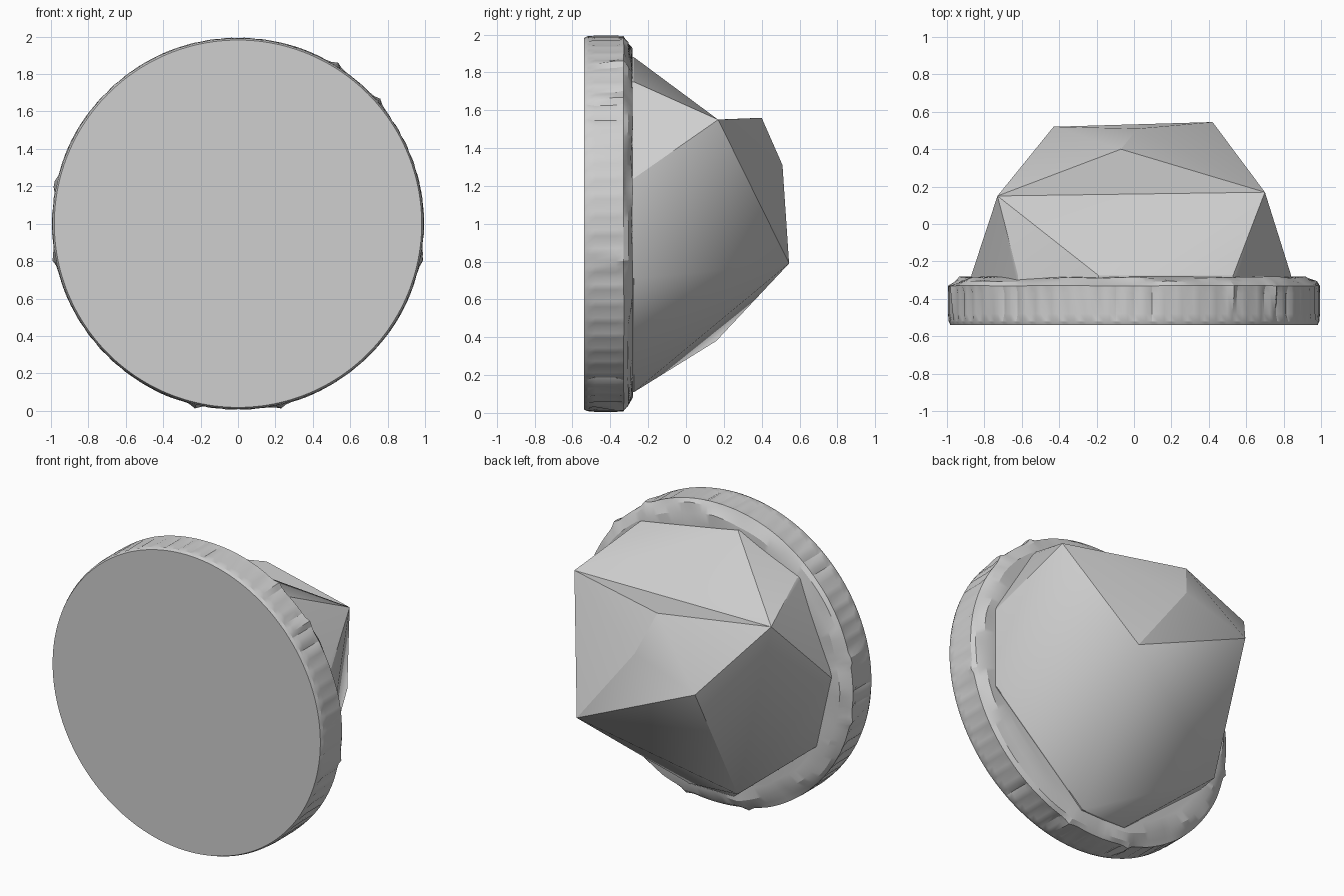
import bpy, bmesh, math, random

if "Cube" in bpy.data.objects:
    bpy.data.objects.remove(bpy.data.objects["Cube"], do_unlink=True)
random.seed(4)

grey = bpy.data.materials.new("plain_grey")
grey.use_nodes = True
colour = (0.62, 0.62, 0.62, 1)
grey.diffuse_color = colour
grey.node_tree.nodes["Principled BSDF"].inputs["Base Color"].default_value = colour


def finish(bm, name, angle):
    """Turn a bmesh into a shaded, coloured object."""
    bmesh.ops.recalc_face_normals(bm, faces=bm.faces)
    mesh = bpy.data.meshes.new(name)
    bm.to_mesh(mesh)
    bm.free()
    mesh.materials.append(grey)
    obj = bpy.data.objects.new(name, mesh)
    bpy.context.collection.objects.link(obj)
    bpy.ops.object.select_all(action="DESELECT")
    obj.select_set(True)
    bpy.context.view_layer.objects.active = obj
    bpy.ops.object.shade_smooth_by_angle(angle=math.radians(angle))
    return obj


# Fluted disc: rings of (y, radius, groove share, tooth height, roughness)
RIBS, PER_RIB = 64, 3
COUNT = RIBS * PER_RIB
RINGS = [
    (-0.54, 0.982, 0, 0, 0),
    (-0.52, 0.991, 0, 0, 0),
    (-0.48, 0.995, 1, 0, 0),
    (-0.37, 0.995, 1, 0.02, 0),
    (-0.33, 0.994, 0, 0.02, 0.003),
    (-0.31, 0.968, 0, 0.01, 0.012),
    (-0.288, 0.92, 0, 0, 0.016),
    (-0.282, 0.85, 0, 0, 0),
]
# Small chipped teeth on the rim, by angle in degrees
TEETH = [-11, 41, 58, 168, 191, -77, 257]


def tooth(angle):
    gaps = [abs((math.degrees(angle) - t + 180) % 360 - 180) for t in TEETH]
    return max(0, 1 - min(gaps) / 2.5)


bm = bmesh.new()
rows = []
STEP = 6
depths = [random.uniform(0.005, 0.016) for _ in range(RIBS)]
for y, radius, groove, height, rough in RINGS:
    knots = [random.uniform(-1, 1) for _ in range(COUNT // STEP)]
    row = []
    for i in range(COUNT):
        a = math.tau * i / COUNT
        k, f = divmod(i, STEP)
        f /= STEP
        noise = knots[k] * (1 - f) + knots[(k + 1) % len(knots)] * f
        r = radius + height * tooth(a) + rough * noise
        if i % PER_RIB == 0:
            r -= groove * depths[i // PER_RIB]
        row.append(bm.verts.new((r * math.cos(a), y + rough * noise * 0.6, 1 + r * math.sin(a))))
    rows.append(row)
for low, high in zip(rows, rows[1:]):
    for i in range(COUNT):
        j = (i + 1) % COUNT
        bm.faces.new((low[i], low[j], high[j], high[i]))
bm.faces.new(rows[0])
bm.faces.new(rows[-1])
finish(bm, "fluted_disc", 22)


# Faceted stone: hulls of a few corners, with a ledge behind the shoulders
def hull(name, points):
    bm = bmesh.new()
    for p in points:
        bm.verts.new(p)
    result = bmesh.ops.convex_hull(bm, input=bm.verts)
    loose = {g for g in result["geom_interior"] + result["geom_unused"]
             if isinstance(g, bmesh.types.BMVert)}
    bmesh.ops.delete(bm, geom=list(loose), context="VERTS")
    return finish(bm, name, 20)


SHOULDERS = [(0.70, 0.17, 1.55), (-0.73, 0.15, 1.55)]
TIPS = [(0.42, 0.545, 0.79), (-0.43, 0.52, 1.16)]
KEEL = (-0.49, 0.16, 0.38)
LEDGE = [(-0.07, 0.40, 1.56), (0.02, 0.51, 1.31)]
SEAT = [
    (0.84, 1.24), (0.53, 1.75), (-0.19, 1.88), (-0.62, 1.68), (-0.87, 1.09),
    (-0.76, 0.60), (-0.16, 0.11), (0.17, 0.11), (0.84, 0.71),
]
seat = [(x, y, z) for x, z in SEAT for y in (-0.275, -0.34)]
stone = hull("faceted_stone", SHOULDERS + TIPS + [KEEL] + seat)
hull("stone_ledge", SHOULDERS + TIPS + LEDGE)

# Soften the facets that meet on the underside
verts = stone.data.vertices
for edge in stone.data.edges:
    ends = [verts[i].co for i in edge.vertices]
    if max(c.z for c in ends) < 0.8 and max(c.y for c in ends) > 0:
        edge.use_edge_sharp = False
